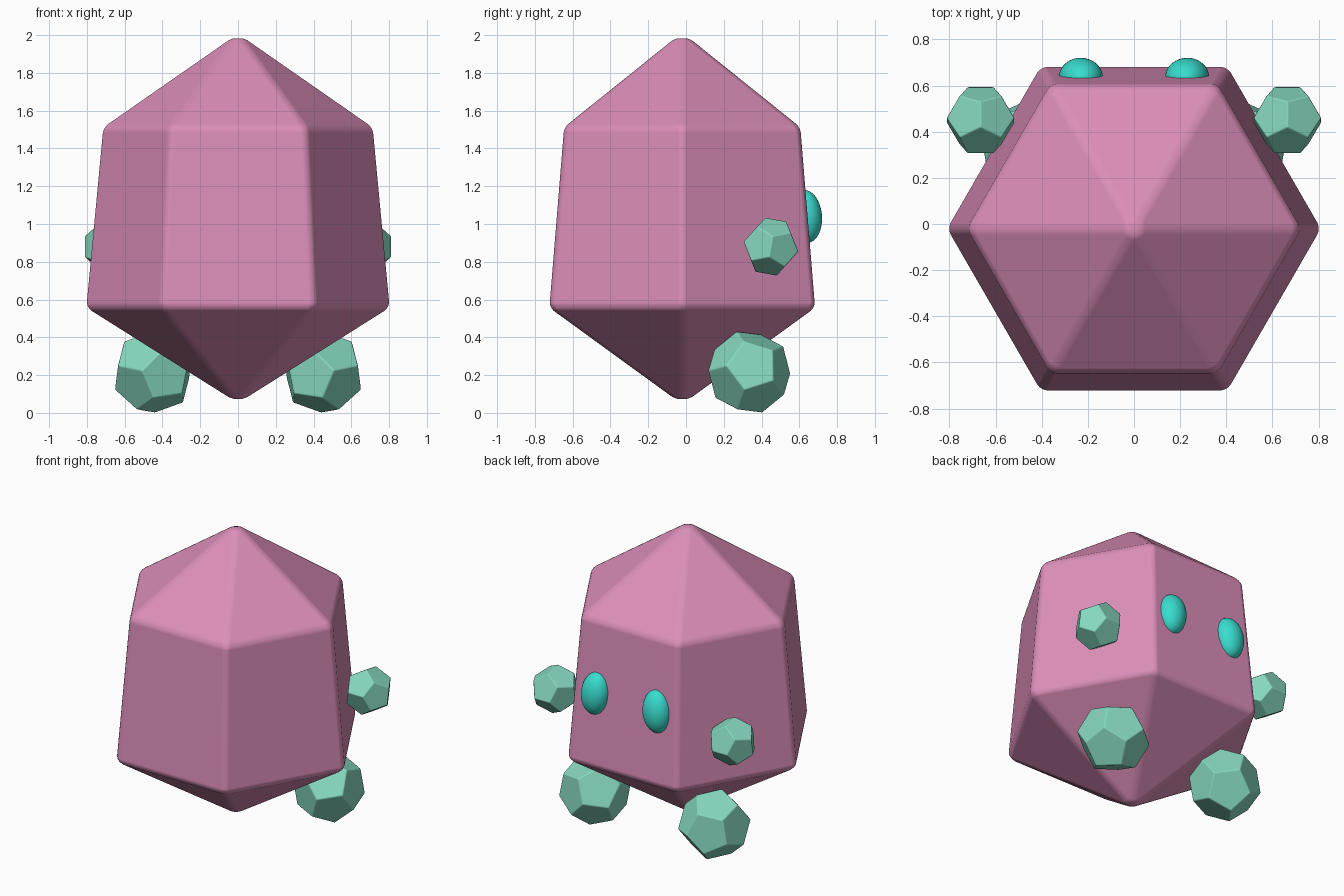
import bpy, bmesh
from math import radians, sin, cos, pi, atan, sqrt
from mathutils import Matrix, Vector

if "Cube" in bpy.data.objects:
    bpy.data.objects.remove(bpy.data.objects["Cube"])

PHI = (1 + sqrt(5)) / 2


def material(name, rgb):
    m = bpy.data.materials.new(name)
    m.diffuse_color = (*rgb, 1)
    m.use_nodes = True
    m.node_tree.nodes["Principled BSDF"].inputs["Base Color"].default_value = m.diffuse_color
    return m


PINK = material("pink_shell", (0.71, 0.27, 0.48))
MINT = material("mint_stone", (0.24, 0.69, 0.53))
TEAL = material("teal_eye", (0.04, 0.72, 0.62))


def finish(name, bm, mat, bevel=0.0, segments=3):
    bmesh.ops.recalc_face_normals(bm, faces=bm.faces[:])
    for f in bm.faces:
        f.smooth = True
    me = bpy.data.meshes.new(name)
    bm.to_mesh(me)
    bm.free()
    me.materials.append(mat)
    ob = bpy.data.objects.new(name, me)
    bpy.context.collection.objects.link(ob)
    if bevel:
        b = ob.modifiers.new("soft_edges", 'BEVEL')
        b.width = bevel
        b.segments = segments
        b.limit_method = 'ANGLE'
        b.angle_limit = radians(15)
        b.harden_normals = True
    return ob


def hull(name, points, mat, bevel, segments=3):
    bm = bmesh.new()
    for p in points:
        bm.verts.new(p)
    bmesh.ops.convex_hull(bm, input=bm.verts[:])
    bmesh.ops.dissolve_limit(bm, angle_limit=radians(3),
                             verts=bm.verts[:], edges=bm.edges[:])
    return finish(name, bm, mat, bevel, segments)


def dodecahedron(radius, rot):
    pts = [Vector((x, y, z)) for x in (-1, 1) for y in (-1, 1) for z in (-1, 1)]
    for a in (-1 / PHI, 1 / PHI):
        for b in (-PHI, PHI):
            pts += [Vector((0, a, b)), Vector((a, b, 0)), Vector((b, 0, a))]
    return [rot @ (p * radius / sqrt(3)) for p in pts]


def pair_of_stones(name, centre, radius, rot, bevel):
    for side, s in (("right", 1), ("left", -1)):
        pts = [p + Vector(centre) for p in dodecahedron(radius, rot)]
        hull(f"{name}_{side}", [(s * p.x, p.y, p.z) for p in pts], MINT, bevel, 2)


# Body: tapered hexagonal crystal with a point at each end
CY = -0.02
body = [(0, CY, 2.014), (0, CY, 0.046)]
for r, z in ((0.812, 0.557), (0.722, 1.512)):
    body += [(r * cos(i * pi / 3), CY + r * sin(i * pi / 3), z) for i in range(6)]
hull("body", body, PINK, 0.028)

# Hands: small stones, one edge pointing outwards
pair_of_stones("hand", (0.665, 0.45, 0.88), 0.157,
               Matrix.Rotation(radians(-10), 3, 'X'), 0.006)

# Feet: larger stones, one flat side turned outwards and slightly up
foot_rot = (Matrix.Rotation(radians(5), 3, 'Z')
            @ Matrix.Rotation(radians(-11), 3, 'Y')
            @ Matrix.Rotation(atan(1 / PHI), 3, 'Z'))
foot_low = min(p.z for p in dodecahedron(0.227, foot_rot))
pair_of_stones("foot", (0.447, 0.335, -foot_low), 0.227, foot_rot, 0.008)

# Eyes: oval domes lying on the back face, tops leaning inwards
for side, s in (("right", 1), ("left", -1)):
    bm = bmesh.new()
    m = (Matrix.Translation((s * 0.23, 0.635, 1.04))
         @ Matrix.Rotation(radians(4.5), 4, 'X')
         @ Matrix.Rotation(radians(-5 * s), 4, 'Y')
         @ Matrix.Diagonal((0.095, 0.085, 0.14, 1)))
    bmesh.ops.create_uvsphere(bm, u_segments=32, v_segments=20, radius=1, matrix=m)
    finish(f"eye_{side}", bm, TEAL)
